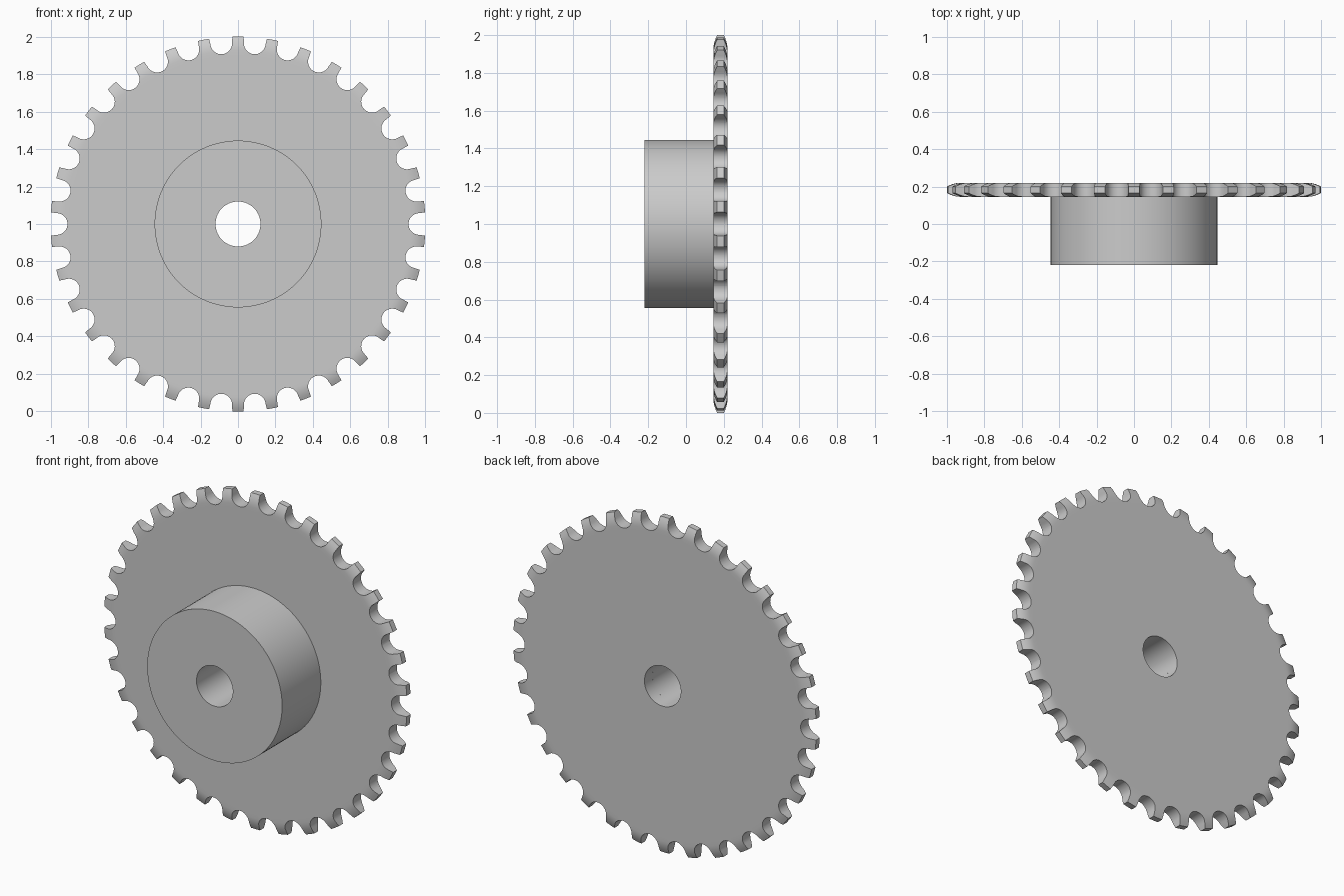
import bpy, bmesh
from math import sin, cos, pi, radians
from mathutils import Matrix, Vector

TEETH = 34
CENTRE = Vector((0, 0, 1))
BORE, HUB = 0.12, 0.445
FRONT, PLATE_FRONT, BACK = -0.22, 0.145, 0.22
PITCH_R, ROLLER_R = 0.968, 0.058

if "Cube" in bpy.data.objects:
    bpy.data.objects.remove(bpy.data.objects["Cube"], do_unlink=True)

steel = bpy.data.materials.new("steel_grey")
steel.use_nodes = True
steel.diffuse_color = (0.6, 0.6, 0.6, 1)
steel.node_tree.nodes["Principled BSDF"].inputs["Base Color"].default_value = (0.6, 0.6, 0.6, 1)


def finish(name, bm):
    bmesh.ops.recalc_face_normals(bm, faces=bm.faces)
    mesh = bpy.data.meshes.new(name)
    bm.to_mesh(mesh)
    bm.free()
    mesh.materials.append(steel)
    obj = bpy.data.objects.new(name, mesh)
    bpy.context.collection.objects.link(obj)
    return obj


def lathe(name, profile, steps):
    """Spin a closed (radius, y) profile around the y axis."""
    bm = bmesh.new()
    rings = []
    for i in range(steps):
        a = 2 * pi * i / steps
        rings.append([bm.verts.new(CENTRE + Vector((r * sin(a), y, r * cos(a))))
                      for r, y in profile])
    n = len(profile)
    for i in range(steps):
        a, b = rings[i], rings[(i + 1) % steps]
        for j in range(n):
            k = (j + 1) % n
            bm.faces.new((a[j], a[k], b[k], b[j]))
    return finish(name, bm)


def smooth(obj):
    bpy.ops.object.select_all(action='DESELECT')
    obj.select_set(True)
    bpy.context.view_layer.objects.active = obj
    bpy.ops.object.shade_smooth_by_angle(angle=radians(30))


# Hub with its bore
hub = lathe("hub", [(BORE, FRONT), (HUB, FRONT), (HUB, PLATE_FRONT), (BORE, PLATE_FRONT)], 102)

# Toothed plate blank, thinning in a curve towards the rim
curve = [(0.925 + 0.075 * t / 5, 0.02 * (t / 5) ** 2) for t in range(6)]
front_side = [(BORE, PLATE_FRONT), (0.9, PLATE_FRONT)] + [(r, PLATE_FRONT + d) for r, d in curve]
back_side = [(r, BACK - d) for r, d in reversed(curve)] + [(0.9, BACK), (BORE, BACK)]
plate = lathe("toothed_plate", front_side + back_side, TEETH * 6)

# Round-bottomed gaps between the teeth
arc = [pi + pi * i / 16 for i in range(17)]
slot = [(ROLLER_R * cos(a), PITCH_R + ROLLER_R * sin(a)) for a in arc]
slot += [(0.07, 1.05), (-0.07, 1.05)]
bm = bmesh.new()
for i in range(TEETH):
    turn = Matrix.Rotation(2 * pi * (i + 0.5) / TEETH, 3, 'Y')
    face = bm.faces.new([bm.verts.new(CENTRE + turn @ Vector((x, 0.1, z))) for x, z in slot])
    side = bmesh.ops.extrude_face_region(bm, geom=[face])["geom"]
    bmesh.ops.translate(bm, vec=(0, 0.2, 0),
                        verts=[v for v in side if isinstance(v, bmesh.types.BMVert)])
cutter = finish("gap_cutter", bm)
cutter.hide_render = True

cut = plate.modifiers.new("gaps", 'BOOLEAN')
cut.operation = 'DIFFERENCE'
cut.solver = 'EXACT'
cut.object = cutter
bpy.context.view_layer.objects.active = plate
bpy.ops.object.modifier_apply(modifier=cut.name)
bpy.data.objects.remove(cutter, do_unlink=True)

for part in (hub, plate):
    smooth(part)
